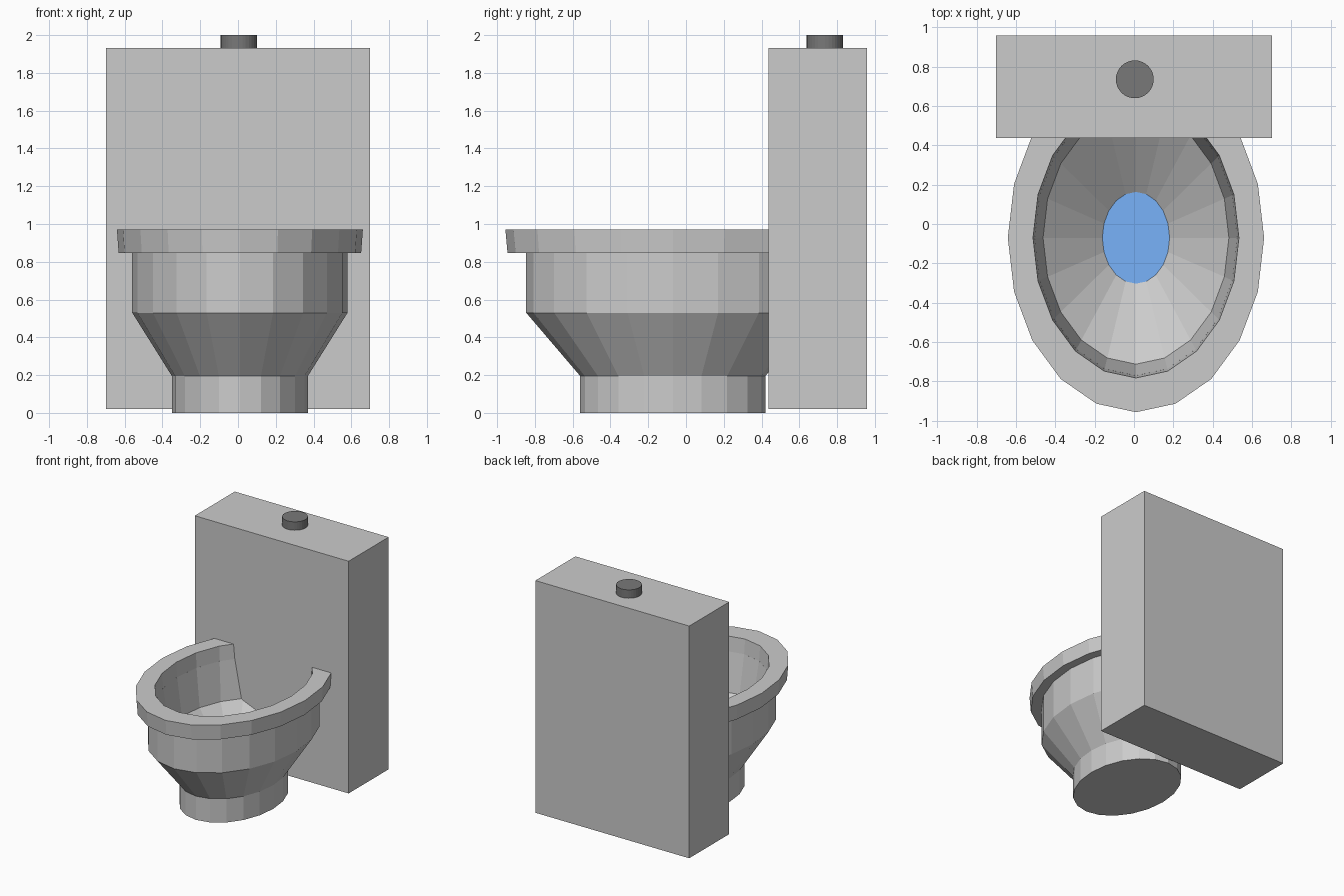
import bpy, bmesh, math
from mathutils import Matrix

if "Cube" in bpy.data.objects:
    bpy.data.objects.remove(bpy.data.objects["Cube"])

CX, CY, SIDES = 0.01, -0.07, 20


def add_object(name, bm, color=None):
    bmesh.ops.recalc_face_normals(bm, faces=bm.faces)
    mesh = bpy.data.meshes.new(name)
    bm.to_mesh(mesh)
    bm.free()
    ob = bpy.data.objects.new(name, mesh)
    bpy.context.collection.objects.link(ob)
    if color:
        mat = bpy.data.materials.new(name + "_color")
        mat.diffuse_color = (*color, 1)
        mat.use_nodes = True
        mat.node_tree.nodes["Principled BSDF"].inputs["Base Color"].default_value = mat.diffuse_color
        mesh.materials.append(mat)
    return ob


def loft(name, profile, closed=False):
    """Stack elliptical rings (rx, ry, z) around the bowl axis."""
    bm = bmesh.new()
    rings = []
    for rx, ry, z in profile:
        ring = []
        for i in range(SIDES):
            a = math.tau * i / SIDES
            ring.append(bm.verts.new((CX + rx * math.cos(a), CY + ry * math.sin(a), z)))
        rings.append(ring)
    pairs = list(zip(rings, rings[1:]))
    if closed:
        pairs.append((rings[-1], rings[0]))
    else:
        bm.faces.new(rings[0])
        bm.faces.new(rings[-1])
    for a, b in pairs:
        for i in range(SIDES):
            j = (i + 1) % SIDES
            bm.faces.new((a[i], a[j], b[j], b[i]))
    return add_object(name, bm)


# Pedestal and bowl: outside going up, inside going down
loft("bowl", [
    (0.36, 0.49, 0.0), (0.36, 0.49, 0.195), (0.57, 0.776, 0.53), (0.57, 0.776, 0.85),
    (0.515, 0.70, 0.85), (0.472, 0.642, 0.54), (0.16, 0.22, 0.26)])

# Seat ring, slightly flared towards the top
loft("seat", [
    (0.642, 0.875, 0.847), (0.651, 0.886, 0.97),
    (0.523, 0.712, 0.97), (0.515, 0.70, 0.847)], closed=True)

# Water surface
bm = bmesh.new()
bmesh.ops.create_circle(bm, cap_ends=True, segments=SIDES, radius=1,
                        matrix=Matrix.Translation((CX, CY, 0.272)) @ Matrix.Diagonal((0.171, 0.233, 1, 1)))
add_object("water", bm, (0.19, 0.45, 0.95))

# Tank
bm = bmesh.new()
bmesh.ops.create_cube(bm, size=1, matrix=Matrix.Translation((0, 0.698, 0.976))
                      @ Matrix.Diagonal((1.4, 0.52, 1.91, 1)))
add_object("tank", bm)

# Flush button
bm = bmesh.new()
bmesh.ops.create_cone(bm, cap_ends=True, segments=32, radius1=0.096, radius2=0.096, depth=0.09,
                      matrix=Matrix.Translation((0.004, 0.735, 1.955)))
add_object("flush_button", bm, (0.19, 0.19, 0.19))
